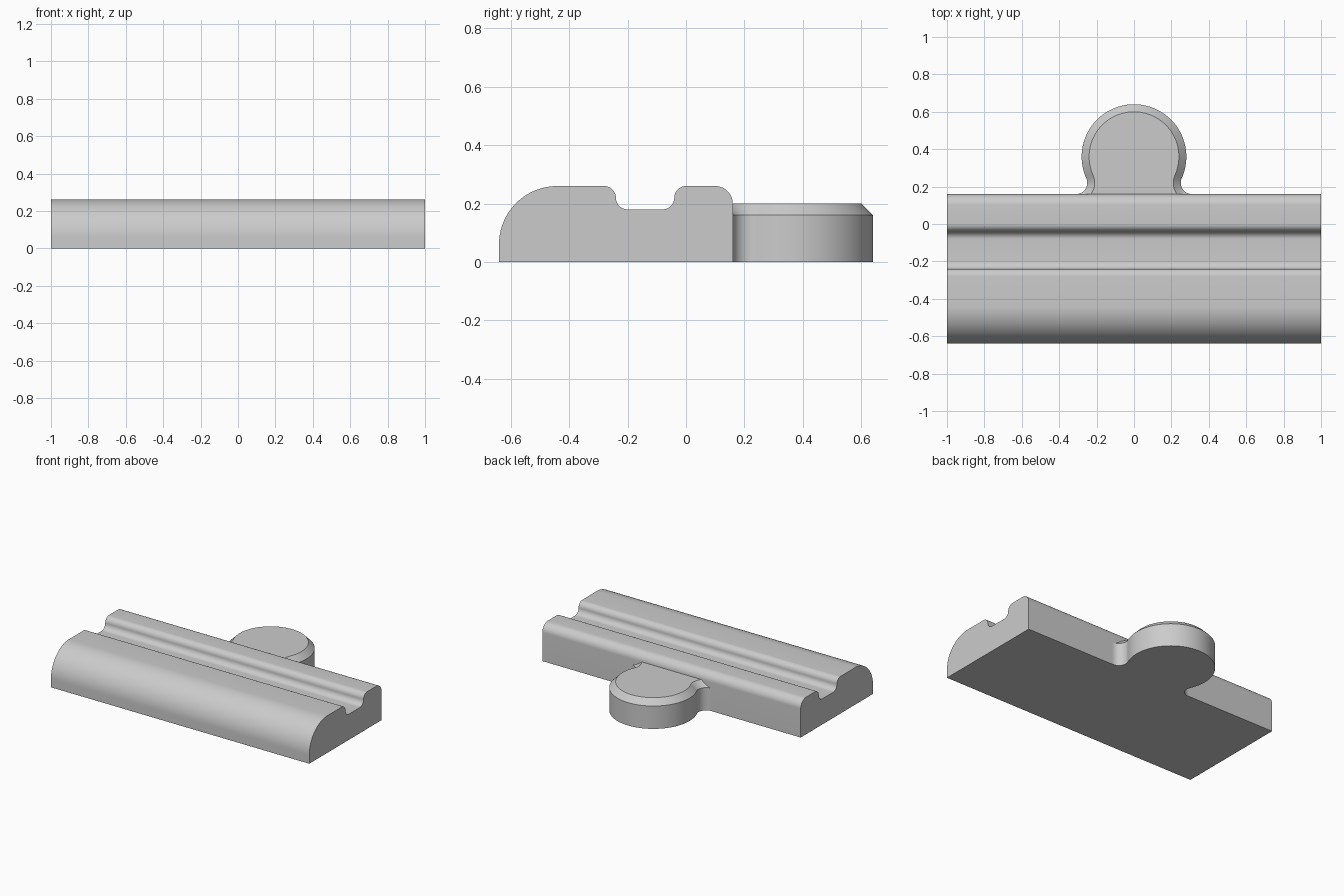
import bpy, bmesh
from math import sin, cos, atan2, hypot, radians, pi

cube = bpy.data.objects.get("Cube")
if cube:
    bpy.data.objects.remove(cube, do_unlink=True)

grey = bpy.data.materials.new("plain_grey")
grey.use_nodes = True
grey.diffuse_color = (0.6, 0.6, 0.6, 1)
grey.node_tree.nodes["Principled BSDF"].inputs["Base Color"].default_value = grey.diffuse_color


def arc(cx, cy, r, start, end, steps=12):
    """Points on an arc, angles in radians."""
    angles = [start + (end - start) * i / steps for i in range(steps + 1)]
    return [(cx + r * cos(a), cy + r * sin(a)) for a in angles]


def loft(name, rings):
    """Join matching rings of points into a closed, capped solid."""
    bm = bmesh.new()
    loops = [[bm.verts.new(p) for p in ring] for ring in rings]
    for low, high in zip(loops, loops[1:]):
        for i in range(len(low)):
            j = (i + 1) % len(low)
            bm.faces.new((low[i], low[j], high[j], high[i]))
    bm.faces.new(loops[0][::-1])
    bm.faces.new(loops[-1])
    bmesh.ops.recalc_face_normals(bm, faces=bm.faces)
    mesh = bpy.data.meshes.new(name)
    bm.to_mesh(mesh)
    bm.free()
    mesh.materials.append(grey)
    obj = bpy.data.objects.new(name, mesh)
    bpy.context.collection.objects.link(obj)
    bpy.ops.object.select_all(action="DESELECT")
    obj.select_set(True)
    bpy.context.view_layer.objects.active = obj
    bpy.ops.object.shade_smooth_by_angle(angle=radians(30))
    return obj


# Long bar: rounded front, grooved top, eased back edge
q = pi / 2
profile = [(-0.64, 0)]
profile += arc(-0.44, 0.06, 0.20, pi, q, 24)
profile += arc(-0.28, 0.22, 0.04, q, 0)
profile += arc(-0.20, 0.22, 0.04, pi, 3 * q)[1:]
profile += arc(-0.08, 0.22, 0.04, -q, 0)
profile += arc(0.00, 0.22, 0.04, pi, q)[1:]
profile += arc(0.10, 0.20, 0.06, q, 0)
profile += [(0.16, 0)]
loft("grooved_bar", [[(x, y, z) for y, z in profile] for x in (-1, 1)])

# Round tab: disc with filleted neck and chamfered top
disc_y, disc_r = 0.36, 0.28
neck_x, neck_y, neck_r = 0.31, 0.22, 0.06
tilt = atan2(neck_y - disc_y, neck_x)


def tab_outline(inset, z):
    points = arc(neck_x, neck_y, neck_r + inset, 3 * q, pi + tilt, 16)
    points += arc(0, disc_y, disc_r - inset, tilt, pi - tilt, 64)[1:-1]
    points += arc(-neck_x, neck_y, neck_r + inset, -tilt, -q, 16)
    return [(x, y, z) for x, y in points]


loft("round_tab", [tab_outline(0, 0), tab_outline(0, 0.16), tab_outline(0.04, 0.20)])
